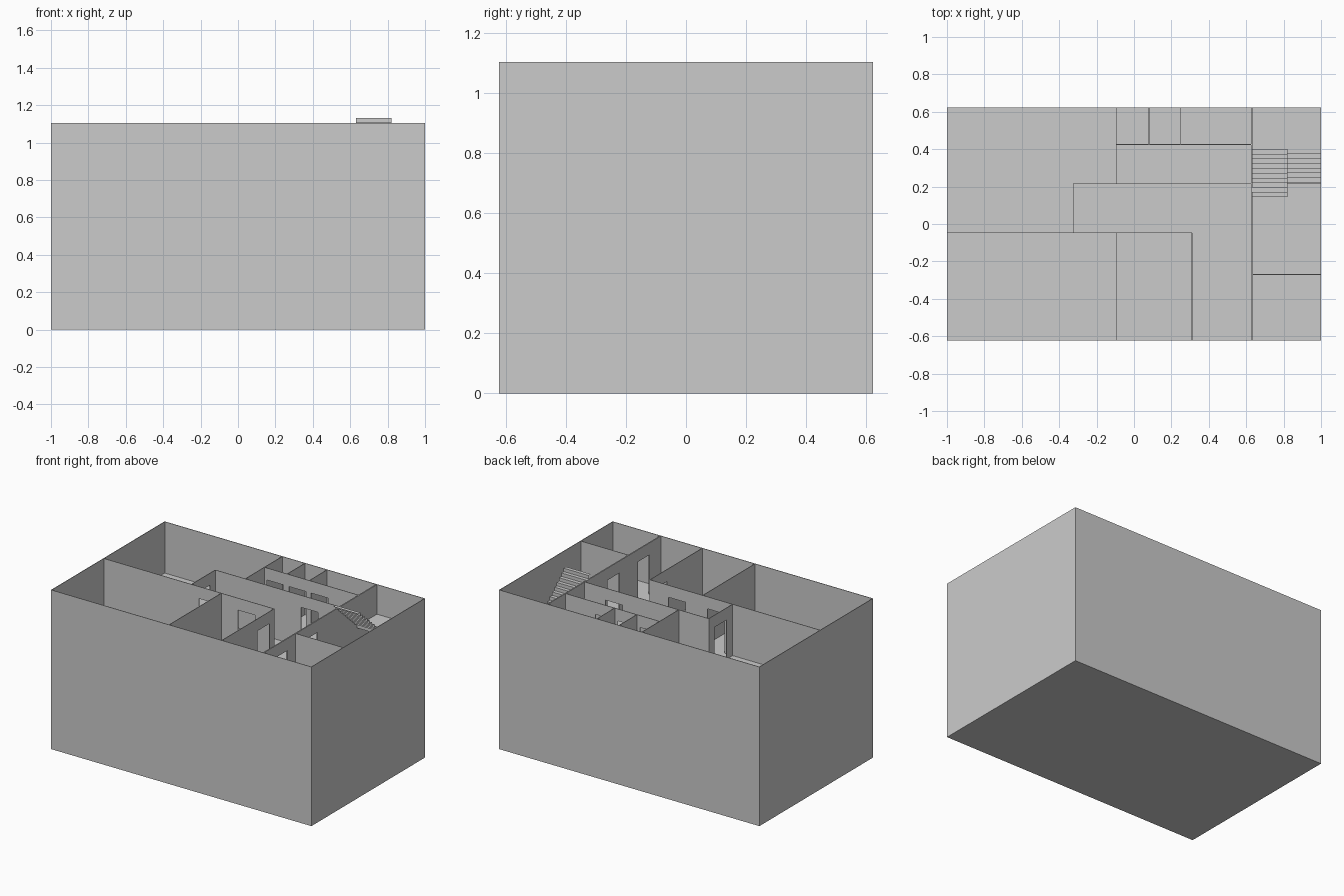
import bpy, bmesh

if "Cube" in bpy.data.objects:
    bpy.data.objects.remove(bpy.data.objects["Cube"])

H = 1.105 / 3          # storey height
HX, HY = 1.0, 0.623    # half footprint
T = 0.004              # wall thickness
SLAB = 0.012
DOOR_H, DOOR_W = 0.285, 0.13
CORE = 0.63            # wall between rooms and stair hall


def finish(bm, name):
    me = bpy.data.meshes.new(name)
    bm.to_mesh(me)
    bm.free()
    ob = bpy.data.objects.new(name, me)
    bpy.context.collection.objects.link(ob)
    return ob


def box(bm, x0, x1, y0, y1, z0, z1):
    vs = bmesh.ops.create_cube(bm, size=1)["verts"]
    for v in vs:
        v.co.x = x0 if v.co.x < 0 else x1
        v.co.y = y0 if v.co.y < 0 else y1
        v.co.z = z0 if v.co.z < 0 else z1


def wall(bm, axis, c, a, b, z, doors=(), t=T):
    """Wall at axis = c running a..b, with a door gap at each centre."""
    def piece(p, q, z0, z1):
        if axis == 'x':
            box(bm, c - t / 2, c + t / 2, p, q, z0, z1)
        else:
            box(bm, p, q, c - t / 2, c + t / 2, z0, z1)
    p = a
    for d in sorted(doors):
        piece(p, d - DOOR_W / 2, z, z + H)
        piece(d - DOOR_W / 2, d + DOOR_W / 2, z + DOOR_H, z + H)
        p = d + DOOR_W / 2
    piece(p, b, z, z + H)


# Walls per storey: axis, position, start, end, door centres
shared = [
    ('x', CORE, -HY, HY, (-0.43, -0.10)),
    ('y', -0.27, CORE, HX, ()),
]
ground = shared + [
    ('y', 0.215, 0.17, CORE, (0.35,)),
    ('x', 0.17, -HY, 0.215, (-0.08,)),
    ('y', -0.047, -HX, 0.17, ()),
]
upper = shared + [
    ('y', 0.215, -0.325, CORE, (0.40,)),
    ('x', -0.325, -0.047, 0.215, (0.09,)),
    ('y', -0.047, -HX, 0.31, (-0.20, 0.10)),
    ('x', 0.31, -HY, -0.047, (-0.165,)),
    ('x', -0.095, -HY, -0.047, ()),
    ('x', -0.095, 0.215, HY, ()),
    ('y', 0.425, -0.095, CORE, (-0.01, 0.16, 0.33)),
    ('x', 0.08, 0.425, HY, ()),
    ('x', 0.25, 0.425, HY, ()),
]

# Outer walls, full height
bm = bmesh.new()
for s in (-1, 1):
    a, b = sorted((s * HX, s * (HX - T)))
    box(bm, a, b, -HY, HY, 0, 3 * H)
    a, b = sorted((s * HY, s * (HY - T)))
    box(bm, -HX + T, HX - T, a, b, 0, 3 * H)
finish(bm, "outer_walls")


def flight(bm, x0, x1, y, dy, z, dz, n):
    """Folded sheet of n risers and treads."""
    for i in range(n):
        za, zb = z + i * dz, z + (i + 1) * dz
        ya, yb = y + i * dy, y + (i + 1) * dy
        r0, r1 = bm.verts.new((x0, ya, za)), bm.verts.new((x1, ya, za))
        m0, m1 = bm.verts.new((x0, ya, zb)), bm.verts.new((x1, ya, zb))
        t0, t1 = bm.verts.new((x0, yb, zb)), bm.verts.new((x1, yb, zb))
        bm.faces.new((r0, r1, m1, m0))
        bm.faces.new((m0, m1, t1, t0))
    bmesh.ops.remove_doubles(bm, verts=bm.verts, dist=1e-5)
    bmesh.ops.recalc_face_normals(bm, faces=bm.faces)


RISE, TREAD = 0.0232, 0.0255
for k in range(3):
    z = k * H
    # Partition walls
    bm = bmesh.new()
    for axis, c, a, b, doors in (ground if k == 0 else upper):
        wall(bm, axis, c, a, b, z, doors, 0.008 if c == CORE else T)
    finish(bm, f"partitions_{k}")

    # Floor slab, leaving the stair opening on upper storeys
    bm = bmesh.new()
    e = 0.001
    if k == 0:
        box(bm, -HX + e, HX - e, -HY + e, HY - e, 0, 0.004)
    else:
        box(bm, -HX + e, CORE, -HY + e, HY - e, z, z + SLAB)
        box(bm, CORE, HX - e, -HY + e, 0.145, z, z + SLAB)
        box(bm, 0.82, HX - e, 0.145, 0.22, z, z + SLAB)
    finish(bm, f"floor_{k}")

    # Stairs: lower flight, half landing, upper flight
    bm = bmesh.new()
    flight(bm, 0.82, HX - T, 0.40 - 7 * TREAD, TREAD, z, RISE, 7)
    finish(bm, f"lower_flight_{k}")
    bm = bmesh.new()
    zl = z + 7 * RISE
    box(bm, CORE, HX - T, 0.40, HY - T, zl - SLAB, zl)
    finish(bm, f"half_landing_{k}")
    bm = bmesh.new()
    flight(bm, CORE, 0.82, 0.40, -TREAD, zl, RISE, 10)
    finish(bm, f"upper_flight_{k}")
